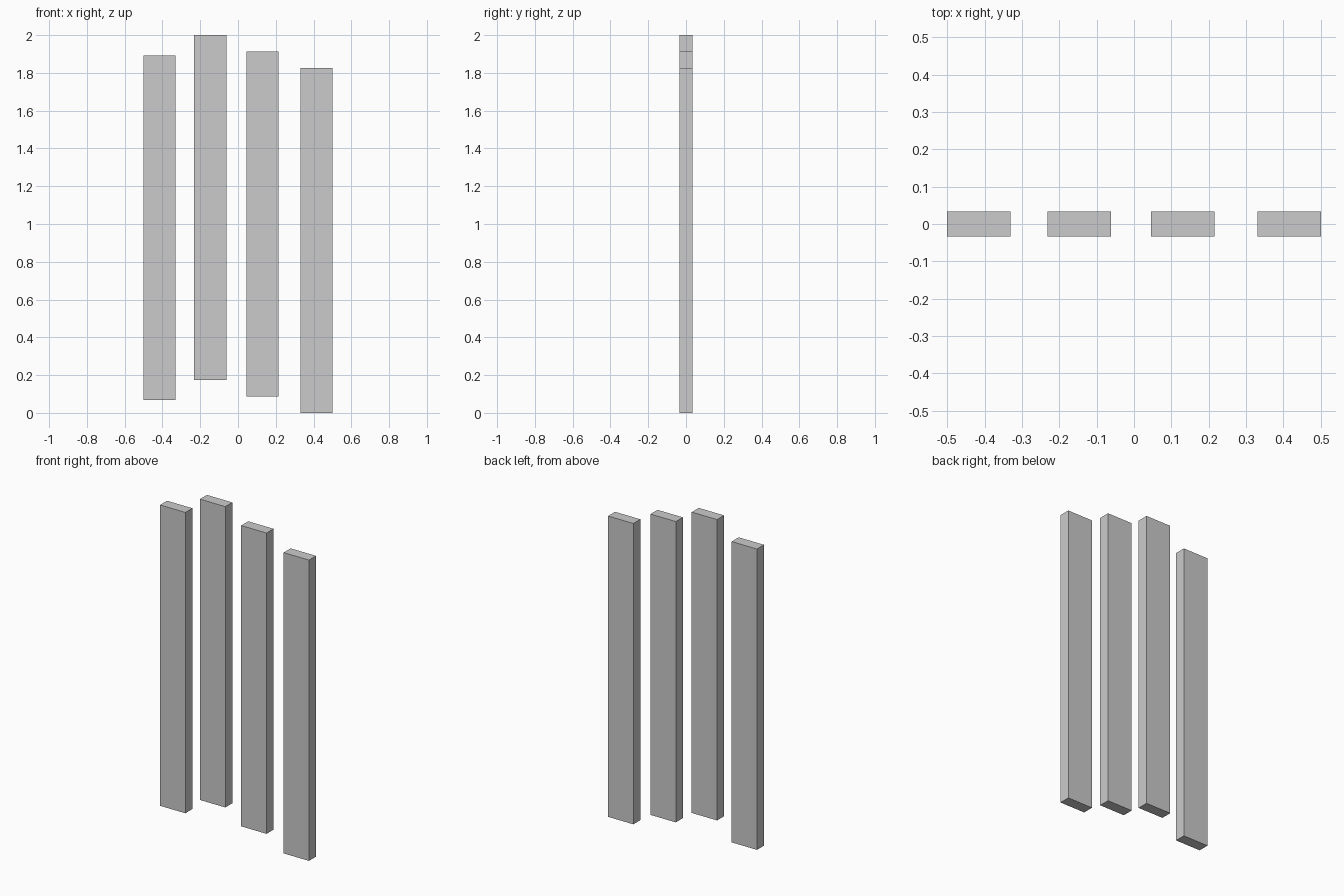
import bpy

cube = bpy.data.objects.get("Cube")
if cube:
    bpy.data.objects.remove(cube, do_unlink=True)

# Plain grey finish shared by all slats
GREY = (0.6, 0.6, 0.6, 1.0)
grey = bpy.data.materials.new("light_grey")
grey.use_nodes = True
grey.diffuse_color = GREY
grey.node_tree.nodes["Principled BSDF"].inputs["Base Color"].default_value = GREY

WIDTH, DEPTH, HEIGHT = 0.17, 0.067, 1.826


def add_slat(name, x, bottom):
    """Upright rectangular board with its lower end at the given height."""
    bpy.ops.mesh.primitive_cube_add(size=1, location=(x, 0, bottom + HEIGHT / 2))
    slat = bpy.context.object
    slat.name = name
    slat.scale = (WIDTH, DEPTH, HEIGHT)
    bpy.ops.object.transform_apply(location=False, rotation=False, scale=True)
    slat.data.materials.append(grey)


# Four staggered slats, from the model's right to its left
add_slat("outer_right_slat", -0.415, 0.067)
add_slat("inner_right_slat", -0.147, 0.174)
add_slat("inner_left_slat", 0.13, 0.088)
add_slat("outer_left_slat", 0.415, 0.0)
